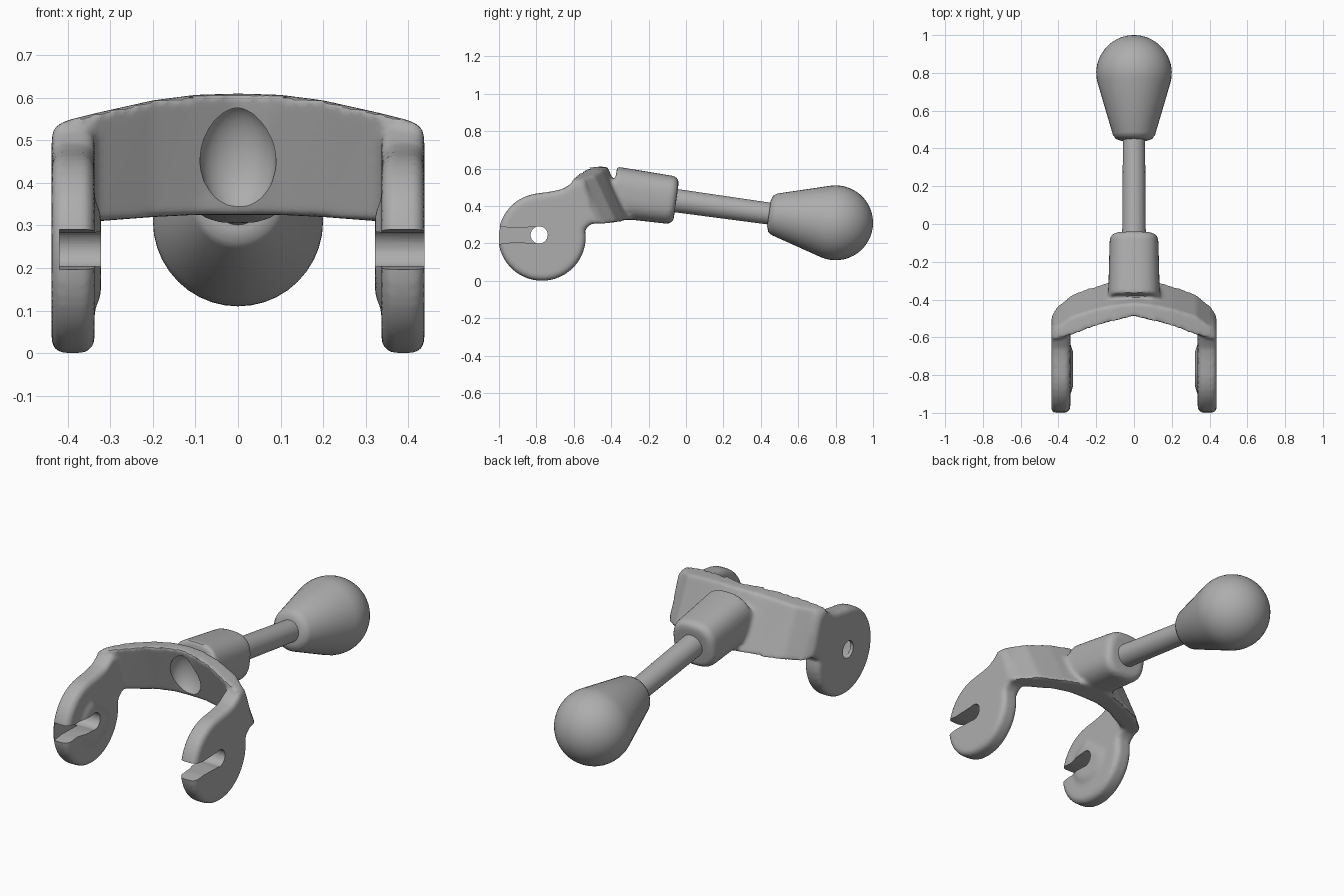
import bpy, bmesh, math
from mathutils import Vector

if "Cube" in bpy.data.objects:
    bpy.data.objects.remove(bpy.data.objects["Cube"])

steel = bpy.data.materials.new("mid_grey")
steel.diffuse_color = (0.42, 0.42, 0.42, 1)
steel.use_nodes = True
steel.node_tree.nodes["Principled BSDF"].inputs["Base Color"].default_value = steel.diffuse_color


def add_loft(bm, rings):
    """Skin closed rings of equal length and cap both ends."""
    loops = [[bm.verts.new(p) for p in r] for r in rings]
    n = len(loops[0])
    for a, b in zip(loops, loops[1:]):
        for i in range(n):
            j = (i + 1) % n
            bm.faces.new((a[i], a[j], b[j], b[i]))
    bm.faces.new(loops[0][::-1])
    bm.faces.new(loops[-1])


def make(name, bm):
    bmesh.ops.recalc_face_normals(bm, faces=bm.faces[:])
    me = bpy.data.meshes.new(name)
    bm.to_mesh(me)
    bm.free()
    ob = bpy.data.objects.new(name, me)
    bpy.context.collection.objects.link(ob)
    me.materials.append(steel)
    return ob


# Sloping centre line shared by hub, rod and knob
START, KNOB = Vector((0, -0.08, 0.432)), Vector((0, 0.80, 0.31))
AXIS = (KNOB - START).normalized()
SIDE, UP = Vector((1, 0, 0)), Vector((1, 0, 0)).cross(AXIS)


def axis_rings(profile, origin, power=2.0, n=40):
    """Round or squarish rings; profile holds (distance, radius)."""
    rings = []
    for t, r in profile:
        ring = []
        for i in range(n):
            a = 2 * math.pi * i / n
            c, s = math.cos(a), math.sin(a)
            u = math.copysign(abs(c) ** (2 / power), c) * r
            v = math.copysign(abs(s) ** (2 / power), s) * r
            ring.append(origin + AXIS * t + SIDE * u + UP * v)
        rings.append(ring)
    return rings


# Rod
bm = bmesh.new()
add_loft(bm, axis_rings([(-0.05, 0.063), (0.60, 0.058)], START))
rod = make("rod", bm)

# Teardrop knob: cone tangent to a ball
bm = bmesh.new()
prof = [(-0.36, 0.07), (-0.35, 0.098), (-0.33, 0.112)]
for i in range(19):
    a = math.radians(106 - 105.5 * i / 18)
    prof.append((0.2 * math.cos(a), 0.2 * math.sin(a)))
add_loft(bm, axis_rings(prof, KNOB))
knob = make("knob", bm)

# Fork: hub, slanted crossbar and two slotted plates, blended together
bm = bmesh.new()
add_loft(bm, axis_rings([(-0.31, 0.137), (-0.15, 0.133), (0.0, 0.129),
                         (0.02, 0.118), (0.028, 0.10)], START, 2.7))

# Crossbar: x, front top, back top, back bottom, front bottom, z top, z bottom
half = [(0.00, -.49, -.42, -.30, -.41, .610, .325),
        (0.10, -.515, -.43, -.295, -.415, .607, .325),
        (0.20, -.54, -.45, -.325, -.44, .594, .32),
        (0.33, -.59, -.49, -.37, -.50, .565, .31),
        (0.41, -.61, -.55, -.44, -.55, .545, .305),
        (0.437, -.61, -.58, -.48, -.56, .525, .31)]
stations = [(-s[0],) + s[1:] for s in half[:0:-1]] + half
add_loft(bm, [[(x, ft, zt), (x, bt, zt), (x, bb, zb), (x, fb, zb)]
              for x, ft, bt, bb, fb, zt, zb in stations])

# Side plates with rounded rims and a low inner boss
CY, CZ, R = -0.77, 0.234, 0.234
outline = [(R * math.cos(math.radians(a)), R * math.sin(math.radians(a)))
           for a in range(100, 366, 7)]
outline += [(y - CY, z - CZ) for y, z in
            [(-.54, .275), (-.49, .32), (-.50, .42), (-.54, .53),
             (-.59, .535), (-.66, .49), (-.72, .477)]]
for sx in (-1, 1):
    add_loft(bm, [[(sx * x, CY + y * k, CZ + z * k) for y, z in outline]
                  for x, k in ((.337, .90), (.355, 1), (.418, 1), (.438, .93))])
    add_loft(bm, [[(sx * x, CY + y * k, CZ + z * k) for y, z in outline[:38]]
                  for x, k in ((.322, .42), (.34, .6), (.38, .6))])
fork = make("fork", bm)

remesh = fork.modifiers.new("blend", 'REMESH')
remesh.mode = 'VOXEL'
remesh.voxel_size = 0.011
soften = fork.modifiers.new("soften", 'SMOOTH')
soften.factor, soften.iterations = 0.5, 6

# Cutters: open slot, blind slot, round hole and front hollow
HY, HZ, HR = -0.785, 0.245, 0.046
arc = [(HY + HR * math.cos(math.radians(a)), HZ + HR * math.sin(math.radians(a)))
       for a in range(-110, 111, 10)]
keyhole = arc + [(-0.93, 0.282), (-1.1, 0.305), (-1.1, 0.185), (-0.93, 0.205)]
circle = [(HY + HR * math.cos(i * math.pi / 12), HZ + HR * math.sin(i * math.pi / 12))
          for i in range(24)]
cutters = []
for name, shape, x0, x1 in (("open_slot", keyhole, .28, .5),
                            ("blind_slot", keyhole, -.42, -.28),
                            ("round_hole", circle, -.5, -.30)):
    bm = bmesh.new()
    add_loft(bm, [[(x, y, z) for y, z in shape] for x in (x0, x1)])
    cutters.append(make(name, bm))
bm = bmesh.new()
bmesh.ops.create_uvsphere(bm, u_segments=24, v_segments=16, radius=1)
for v in bm.verts:
    v.co = (v.co.x * 0.09, v.co.y * 0.075 - 0.455, v.co.z * 0.13 + 0.455)
cutters.append(make("front_hollow", bm))

bpy.context.view_layer.objects.active = fork
for c in cutters:
    cut = fork.modifiers.new(c.name, 'BOOLEAN')
    cut.operation, cut.object, cut.solver = 'DIFFERENCE', c, 'EXACT'
for m in [m.name for m in fork.modifiers]:
    bpy.ops.object.modifier_apply(modifier=m)
for c in cutters:
    bpy.data.objects.remove(c)
if not fork.data.materials:
    fork.data.materials.append(steel)

# Smooth shading with crisp rims
for ob in (rod, knob, fork):
    bpy.ops.object.select_all(action='DESELECT')
    ob.select_set(True)
    bpy.context.view_layer.objects.active = ob
    bpy.ops.object.shade_smooth_by_angle(angle=math.radians(40))
